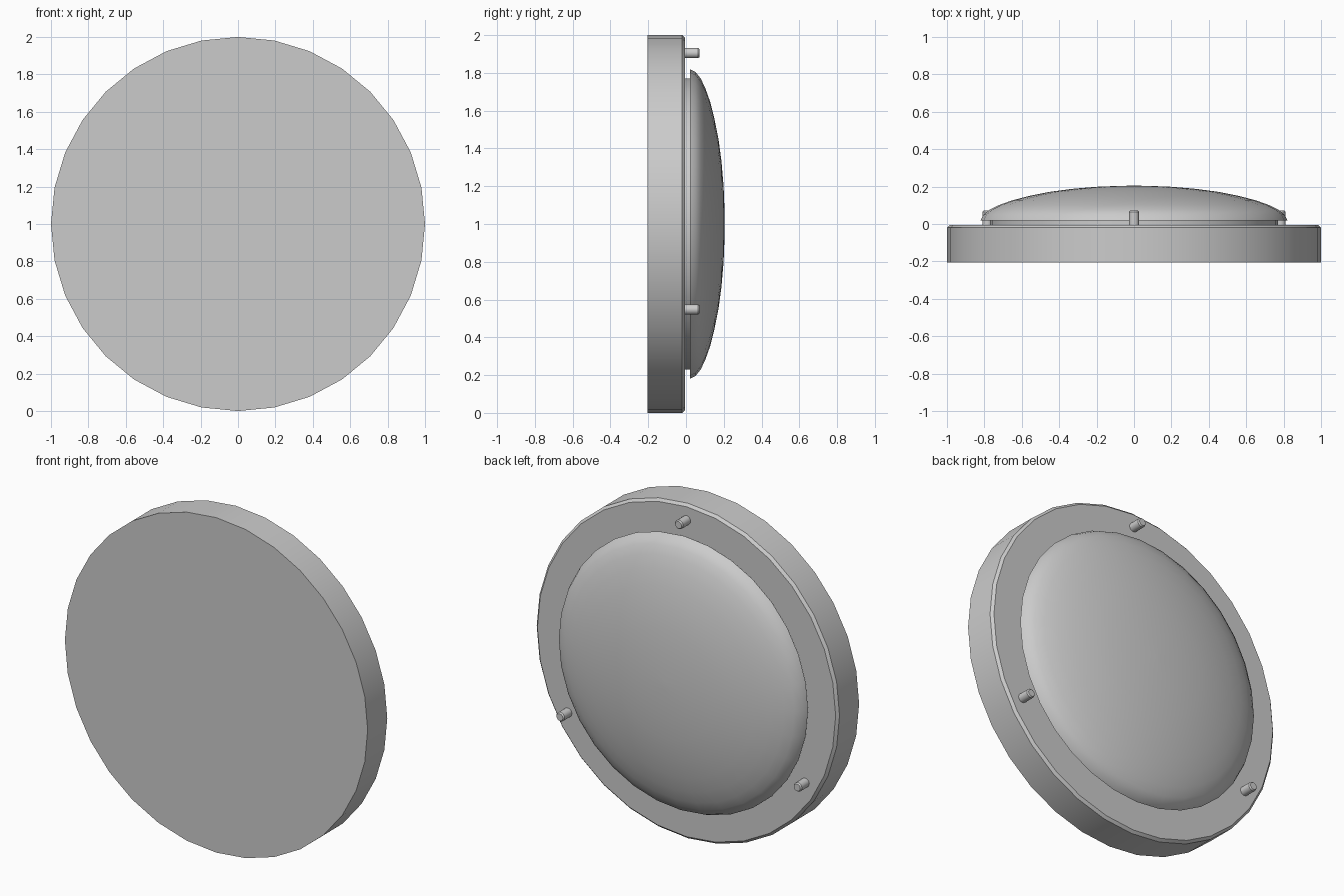
import bpy
import bmesh
from math import sin, cos, pi, radians

cube = bpy.data.objects.get("Cube")
if cube:
    bpy.data.objects.remove(cube, do_unlink=True)

grey = bpy.data.materials.new("light grey")
grey.use_nodes = True
colour = (0.6, 0.6, 0.6, 1)
grey.diffuse_color = colour
grey.node_tree.nodes["Principled BSDF"].inputs["Base Color"].default_value = colour


def lathe(name, profile, sides, centre=(0, 1), angle=35):
    """Turn (radius, y) points around an axis along y through centre (x, z)."""
    bm = bmesh.new()
    rings = []
    for r, y in profile:
        turns = [2 * pi * i / sides for i in range(sides)]
        rings.append([bm.verts.new((centre[0] + r * sin(a), y, centre[1] + r * cos(a)))
                      for a in turns])
    for a, b in zip(rings, rings[1:]):
        for i in range(sides):
            j = (i + 1) % sides
            bm.faces.new((a[i], a[j], b[j], b[i]))
    bm.faces.new(rings[0])
    bm.faces.new(rings[-1])
    bmesh.ops.recalc_face_normals(bm, faces=bm.faces)
    mesh = bpy.data.meshes.new(name)
    bm.to_mesh(mesh)
    bm.free()
    mesh.materials.append(grey)
    obj = bpy.data.objects.new(name, mesh)
    bpy.context.collection.objects.link(obj)
    bpy.ops.object.select_all(action="DESELECT")
    obj.select_set(True)
    bpy.context.view_layer.objects.active = obj
    bpy.ops.object.shade_smooth_by_angle(angle=radians(angle))
    return obj


# Thick base plate with a small bevel on its back rim
lathe("base_plate", [(1, -0.205), (1, -0.02), (0.985, -0.005)], 32)

# Recessed collar between plate and dome
lathe("collar", [(0.77, -0.02), (0.77, 0.03)], 32)

# Shallow dome with an overhanging lip
dome = [(0.77, 0.022), (0.82, 0.02), (0.805, 0.05), (0.77, 0.078), (0.72, 0.102),
        (0.65, 0.127), (0.56, 0.15), (0.45, 0.172), (0.33, 0.188), (0.2, 0.199),
        (0.1, 0.203), (0.02, 0.205)]
lathe("dome", dome, 32, angle=40)

# Three pins spaced evenly around the dome
for n in range(3):
    a = 2 * pi * n / 3
    lathe(f"pin_{n + 1}", [(0.027, -0.02), (0.027, 0.064), (0.021, 0.072)], 16,
          (0.905 * sin(a), 1 + 0.905 * cos(a)))
